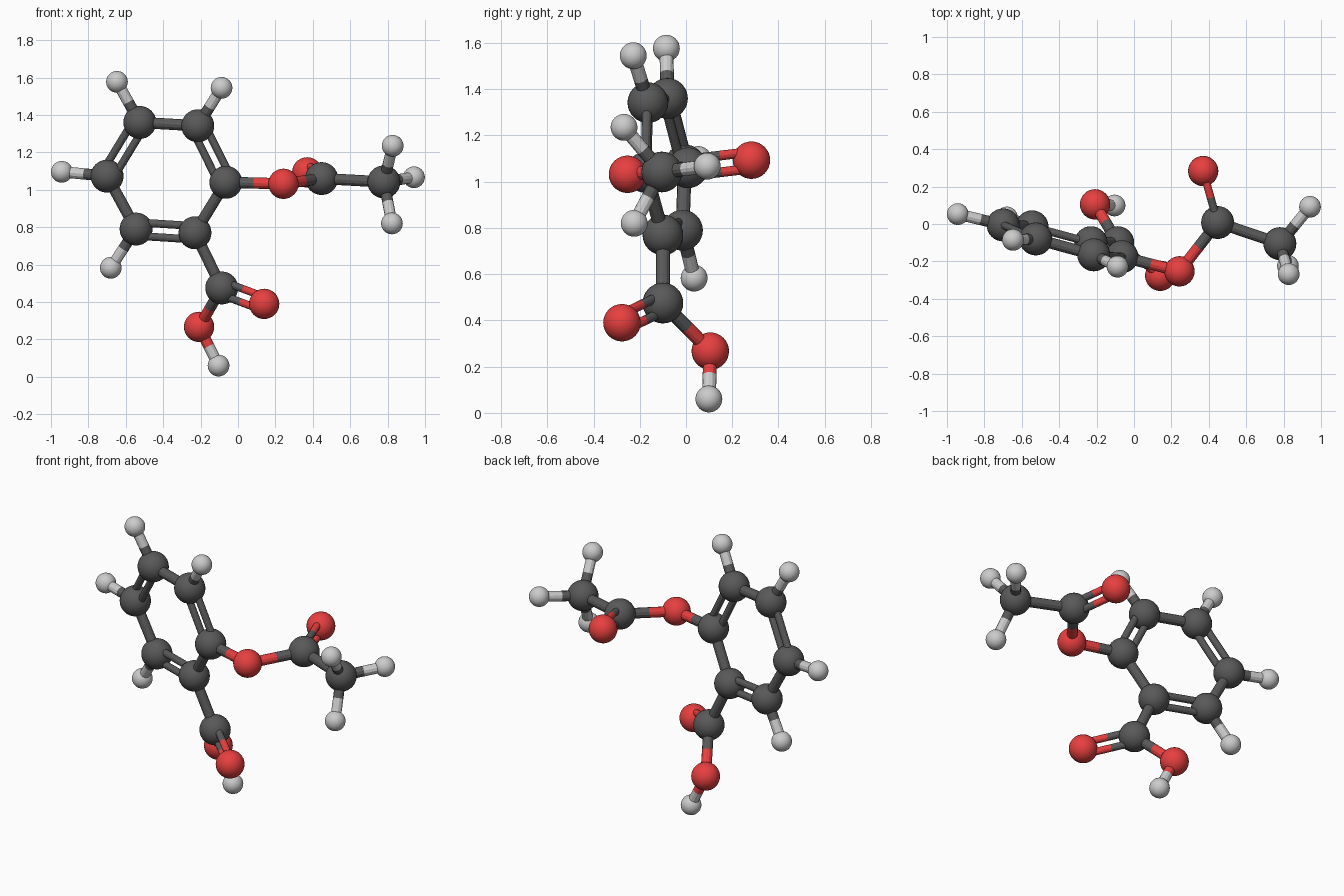
import bpy
from mathutils import Vector

if "Cube" in bpy.data.objects:
    bpy.data.objects.remove(bpy.data.objects["Cube"])

# Element styles: atom radius, colour
STYLE = {"carbon": (0.088, (0.10, 0.10, 0.10, 1)),
         "oxygen": (0.081, (0.80, 0.05, 0.05, 1)),
         "hydrogen": (0.058, (0.55, 0.55, 0.55, 1))}
MATS = {}
for elem, (_, col) in STYLE.items():
    MATS[elem] = bpy.data.materials.new(elem)
    MATS[elem].diffuse_color = col

# Atom centres
ATOMS = {
    # ring
    "c1": (-0.525, -0.08, 1.36), "c2": (-0.215, -0.165, 1.342),
    "c3": (-0.065, -0.175, 1.04), "c4": (-0.23, -0.10, 0.77),
    "c5": (-0.545, -0.015, 0.79), "c6": (-0.70, -0.005, 1.073),
    "h1": (-0.647, -0.085, 1.577), "h2": (-0.088, -0.228, 1.545),
    "h5": (-0.68, 0.035, 0.583), "h6": (-0.942, 0.053, 1.096),
    # ester arm
    "o7": (0.243, -0.253, 1.032), "c8": (0.447, 0.008, 1.06),
    "o9": (0.37, 0.283, 1.093), "c10": (0.78, -0.105, 1.042),
    "h11": (0.827, -0.268, 1.235), "h12": (0.823, -0.224, 0.82),
    "h13": (0.941, 0.092, 1.067),
    # acid arm
    "c14": (-0.087, -0.10, 0.475), "o15": (0.14, -0.277, 0.39),
    "o16": (-0.208, 0.105, 0.267), "h17": (-0.104, 0.099, 0.06),
}
SINGLE = """c1-c2 c3-c4 c5-c6 c1-h1 c2-h2 c5-h5 c6-h6 c3-o7 o7-c8 c8-c10
c10-h11 c10-h12 c10-h13 c4-c14 c14-o16 o16-h17""".split()
DOUBLE = "c2-c3 c4-c5 c6-c1 c8-o9 c14-o15".split()


def element(key):
    return {"c": "carbon", "o": "oxygen", "h": "hydrogen"}[key[0]]


def rod(name, a, b, radius, elem):
    d = b - a
    bpy.ops.mesh.primitive_cylinder_add(vertices=12, radius=radius, depth=d.length,
                                        location=(a + b) / 2)
    ob = bpy.context.object
    ob.rotation_euler = d.to_track_quat('Z', 'Y').to_euler()
    ob.name = name
    ob.data.materials.append(MATS[elem])


def bond(pair, radius, shifts):
    # Each bond is split at the middle into the colours of its two atoms
    p, q = pair.split("-")
    a, b = Vector(ATOMS[p]), Vector(ATOMS[q])
    d = (b - a).normalized()
    side = (Vector((0, 0, 1)) - d * d.z).normalized()
    for s in shifts:
        u, v = a + side * s, b + side * s
        m = (u + v) / 2
        rod("bond_" + pair, u, m, radius, element(p))
        rod("bond_" + pair, m, v, radius, element(q))


# Atoms
for key, pos in ATOMS.items():
    elem = element(key)
    bpy.ops.mesh.primitive_uv_sphere_add(segments=32, ring_count=16,
                                         radius=STYLE[elem][0], location=pos)
    ob = bpy.context.object
    ob.name = elem + "_atom_" + key[1:]
    ob.data.materials.append(MATS[elem])
    bpy.ops.object.shade_smooth()

# Bonds
for pair in SINGLE:
    bond(pair, 0.03, [0])
for pair in DOUBLE:
    bond(pair, 0.021, [-0.036, 0.036])

for m in bpy.data.materials:
    if m.users and not m.is_grease_pencil:
        m.use_nodes = True
        m.node_tree.nodes["Principled BSDF"].inputs["Base Color"].default_value = m.diffuse_color
